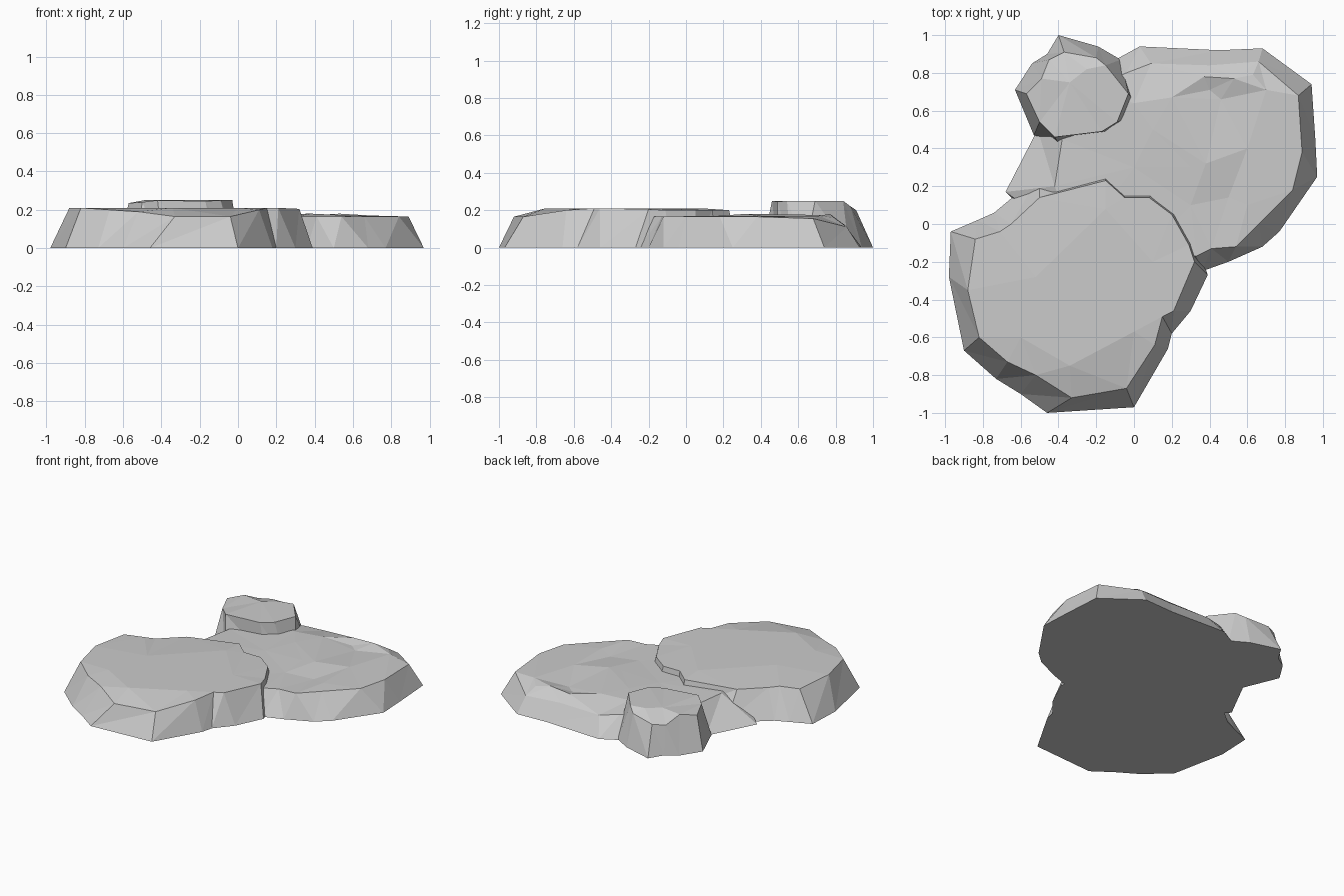
import bpy, bmesh
from mathutils import Vector
from mathutils.geometry import delaunay_2d_cdt


def slab(name, rows, inner):
    """Faceted rock: each row is foot x, y and rim x, y, z; inner points shape the top."""
    n = len(rows)
    feet = [Vector((r[0], r[1], 0)) for r in rows]
    tops = [Vector(r[2:]) for r in rows] + [Vector(p) for p in inner]
    bm = bmesh.new()
    fv = [bm.verts.new(p) for p in feet]
    tv = [bm.verts.new(p) for p in tops]
    for i in range(n):
        j = (i + 1) % n
        bm.faces.new((fv[i], fv[j], tv[j]))
        bm.faces.new((fv[i], tv[j], tv[i]))
    bm.faces.new(fv)
    edges = [(i, (i + 1) % n) for i in range(n)]
    res = delaunay_2d_cdt([p.to_2d() for p in tops], edges, [], 1, 1e-5)
    for tri in res[2]:
        bm.faces.new([tv[res[3][k][0]] for k in tri])
    bmesh.ops.recalc_face_normals(bm, faces=bm.faces)
    me = bpy.data.meshes.new(name)
    bm.to_mesh(me)
    bm.free()
    ob = bpy.data.objects.new(name, me)
    bpy.context.collection.objects.link(ob)
    return ob


# Large front-left slab
front = slab("rock_ledge", [
    (-.97, -.04, -.84, -.08, .20), (-.98, -.28, -.88, -.35, .21),
    (-.90, -.67, -.82, -.60, .21), (-.73, -.82, -.67, -.73, .20),
    (-.60, -.90, -.52, -.80, .19), (-.46, -1.0, -.33, -.92, .165),
    (0, -.97, -.04, -.87, .165), (.18, -.66, .11, -.64, .20),
    (.20, -.58, .15, -.49, .21), (.30, -.46, .21, -.46, .21),
    (.39, -.27, .32, -.20, .205), (.33, -.08, .29, -.11, .20),
    (.26, .05, .20, .05, .20), (.12, .18, .08, .14, .20),
    (-.05, .18, -.05, .14, .20), (-.15, .28, -.15, .23, .20),
    (-.50, .26, -.50, .14, .19), (-.74, .06, -.65, 0, .19),
    (-.83, .02, -.71, -.04, .20)],
    [(-.52, -.28, .21), (0, -.57, .21), (-.34, -.75, .21),
     (-.15, .08, .21), (.1, -.2, .21), (-.6, -.6, .21)])

# Lower back-right slab, with shallow clefts on top
back = slab("back_slab", [
    (0, -.20, .05, -.15, .16), (.36, -.25, .33, -.17, .165),
    (.50, -.20, .41, -.13, .165), (.68, -.12, .54, -.12, .165),
    (.77, -.04, .66, 0, .165), (.97, .25, .84, .18, .165),
    (.96, .45, .89, .38, .165), (.94, .74, .87, .68, .155),
    (.68, .93, .66, .86, .11), (.45, .92, .40, .84, .12),
    (.03, .94, .09, .85, .12), (-.08, .88, -.04, .80, .14),
    (-.30, .80, -.25, .70, .16), (-.51, .50, -.38, .45, .16),
    (-.68, .17, -.42, .20, .165), (-.40, -.10, -.30, -.10, .165)],
    [(.6, .4, .17), (.3, .3, .175), (.1, .5, .175), (0, .3, .165),
     (.2, .67, .175), (.37, .78, .17), (.4, .71, .15), (.53, .77, .18),
     (.46, .66, .15), (.63, .79, .16), (.7, .71, .17), (.38, .32, .18),
     (.5, .14, .155), (.6, .1, .17), (0, .64, .17), (.3, .1, .165)])

# Small raised knob at the back
knob = slab("back_knob", [
    (-.40, 1.0, -.37, .91, .20), (-.19, .94, -.20, .88, .22),
    (-.07, .87, -.15, .84, .25), (.01, .64, -.03, .69, .25),
    (-.03, .56, -.09, .54, .25), (-.12, .49, -.17, .49, .245),
    (-.39, .41, -.42, .46, .25), (-.53, .47, -.50, .54, .24),
    (-.63, .71, -.57, .69, .235), (-.54, .85, -.49, .77, .25),
    (-.46, .90, -.45, .87, .20)],
    [(-.34, .75, .25), (-.25, .82, .25)])

# Fuse the slabs into one closed rock
bpy.context.view_layer.objects.active = front
for part in (back, knob):
    mod = front.modifiers.new("fuse", 'BOOLEAN')
    mod.operation = 'UNION'
    mod.solver = 'EXACT'
    mod.object = part
    bpy.ops.object.modifier_apply(modifier=mod.name)
    bpy.data.objects.remove(part)
